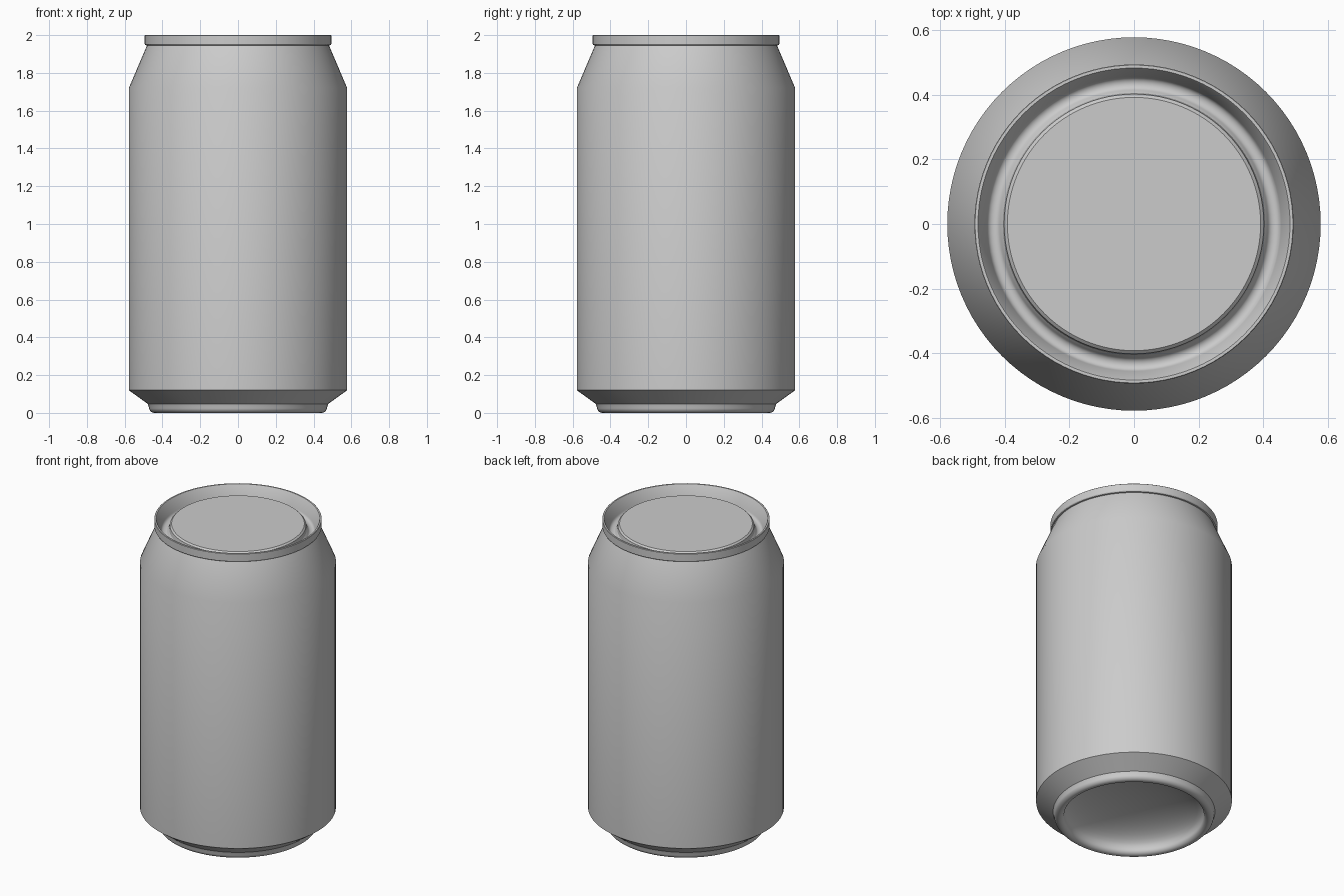
import bpy, bmesh, math

if "Cube" in bpy.data.objects:
    bpy.data.objects.remove(bpy.data.objects["Cube"])

SEGMENTS = 96

metal = bpy.data.materials.new("plain_grey")
metal.diffuse_color = (0.6, 0.6, 0.6, 1)
metal.use_nodes = True
metal.node_tree.nodes["Principled BSDF"].inputs["Base Color"].default_value = metal.diffuse_color


def arc(cr, cz, rr, rz, a0, a1, steps):
    """Points of an elliptical arc in the radius/height plane, angles in degrees."""
    angles = [math.radians(a0 + (a1 - a0) * i / steps) for i in range(steps + 1)]
    return [(cr + rr * math.cos(a), cz + rz * math.sin(a)) for a in angles]


def lathe(name, profile):
    """Spin a (radius, height) profile about z; a point at radius 0 closes it."""
    bm = bmesh.new()
    rings = []
    for r, z in profile:
        if r < 1e-5:
            rings.append([bm.verts.new((0, 0, z))])
        else:
            rings.append([bm.verts.new((r * math.cos(2 * math.pi * i / SEGMENTS),
                                        r * math.sin(2 * math.pi * i / SEGMENTS), z))
                          for i in range(SEGMENTS)])
    for a, b in zip(rings, rings[1:]):
        for i in range(SEGMENTS):
            j = (i + 1) % SEGMENTS
            if len(b) == 1:
                bm.faces.new((a[i], a[j], b[0]))
            else:
                bm.faces.new((a[i], a[j], b[j], b[i]))
    mesh = bpy.data.meshes.new(name)
    bm.to_mesh(mesh)
    bm.free()
    mesh.materials.append(metal)
    obj = bpy.data.objects.new(name, mesh)
    bpy.context.collection.objects.link(obj)
    bpy.ops.object.select_all(action='DESELECT')
    obj.select_set(True)
    bpy.context.view_layer.objects.active = obj
    bpy.ops.object.shade_smooth_by_angle(angle=math.radians(30))
    return obj


# Straight wall with tapered shoulder
lathe("can_body", [(0.578, 0.12), (0.578, 1.72), (0.482, 1.945)])

# Lid: rolled rim, inner wall, countersunk groove and raised panel
lid = [(0.482, 1.945), (0.490, 1.947), (0.494, 1.953), (0.494, 1.998), (0.492, 2.0),
       (0.483, 2.0), (0.480, 1.996), (0.456, 1.925)]
lid += arc(0.434, 1.925, 0.021, 0.018, -15, -165, 8)
lid += [(0.406, 1.93), (0.402, 1.958), (0.392, 1.967), (0.0, 1.967)]
lathe("can_lid", lid)

# Base: chamfer, rounded foot ring and hollow dome, listed from the centre of the dome outward
dome = arc(0, 0.03, 0.412, 0.13, 90, 0, 12)
foot = arc(0.442, 0.03, 0.030, 0.03, 180, 360, 12)
base = [(0.0, 0.16)] + dome[1:] + foot[1:] + [(0.478, 0.048), (0.578, 0.12)]
lathe("can_base", base[::-1][:-1] + [(0.0, 0.16)])
bottom = bpy.data.objects["can_base"].data
bottom.flip_normals()
